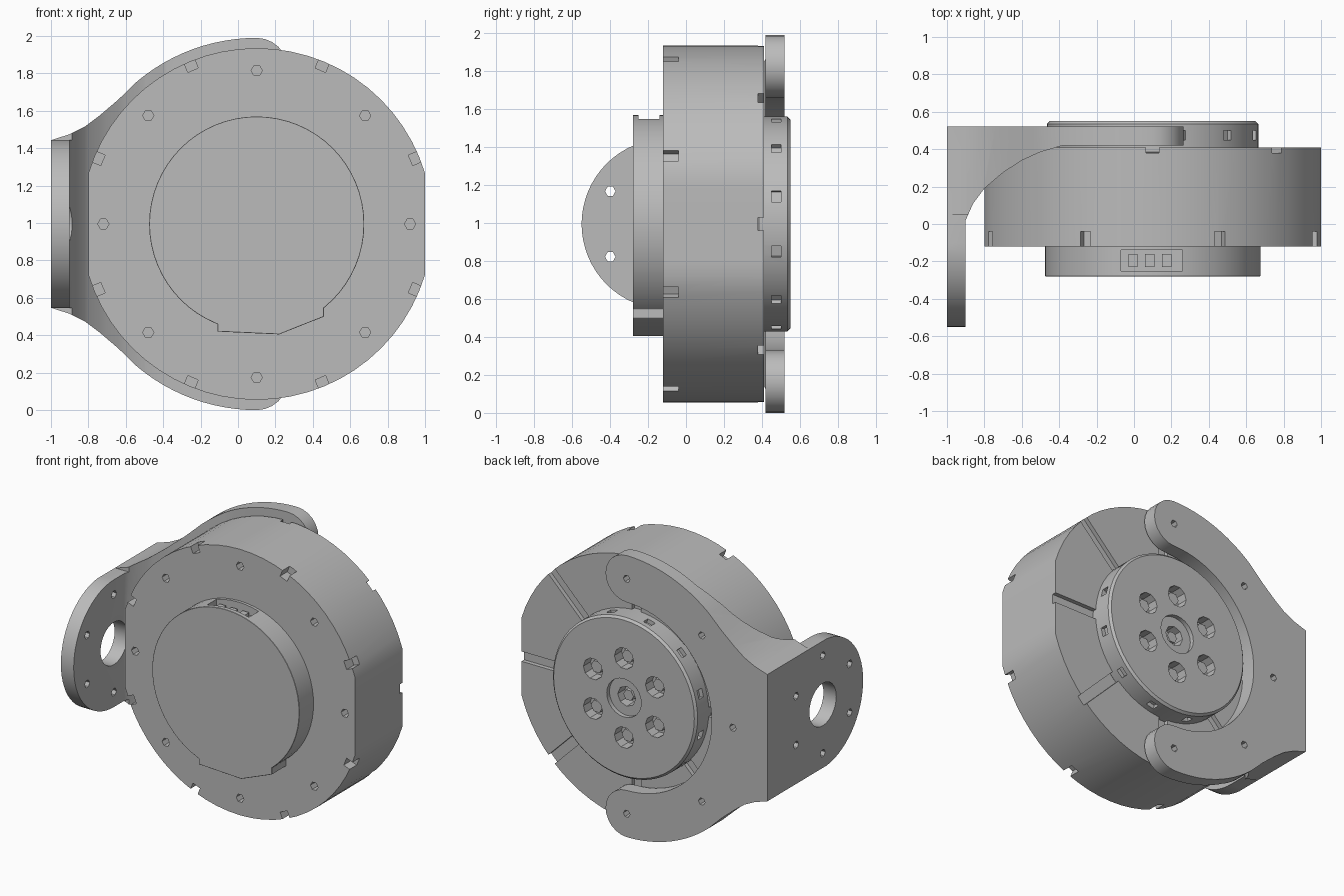
import bpy, bmesh
from math import sin, cos, radians, pi

if "Cube" in bpy.data.objects:
    bpy.data.objects.remove(bpy.data.objects["Cube"])

CX, CZ = 0.1, 0.995          # shared axle of all round parts
grey = bpy.data.materials.new("machined_grey")
grey.use_nodes = True
COLOR = (0.5, 0.5, 0.5, 1)
grey.diffuse_color = COLOR
grey.node_tree.nodes["Principled BSDF"].inputs["Base Color"].default_value = COLOR
finished = []


def arc(r, start, end, n, cu=CX, cv=CZ):
    """Points on an arc, angles in degrees."""
    return [(cu + r * cos(radians(start + (end - start) * i / n)),
             cv + r * sin(radians(start + (end - start) * i / n))) for i in range(n + 1)]


def disc(r, n=64, cu=CX, cv=CZ):
    return arc(r, 0, 360, n, cu, cv)[:-1]


def polar(r, deg, cu=CX, cv=CZ):
    return cu + r * cos(radians(deg)), cv + r * sin(radians(deg))


def spoke(r0, r1, width, deg):
    """Rectangle lying along a radius."""
    c, s, h = cos(radians(deg)), sin(radians(deg)), width / 2
    return [(CX + r * c - w * s, CZ + r * s + w * c)
            for r, w in ((r0, -h), (r1, -h), (r1, h), (r0, h))]


def box(u0, u1, v0, v1):
    return [(u0, v0), (u1, v0), (u1, v1), (u0, v1)]


def solid(name, prisms):
    """One mesh from prisms: (axis, outline, start, end)."""
    bm = bmesh.new()
    place = {"x": lambda u, v, t: (t, u, v),
             "y": lambda u, v, t: (u, t, v),
             "z": lambda u, v, t: (u, v, t)}
    for axis, outline, a, b in prisms:
        ends = [[bm.verts.new(place[axis](u, v, t)) for u, v in outline] for t in (a, b)]
        bm.faces.new(ends[0])
        bm.faces.new(ends[1])
        n = len(outline)
        for i in range(n):
            j = (i + 1) % n
            bm.faces.new((ends[0][i], ends[0][j], ends[1][j], ends[1][i]))
    bmesh.ops.recalc_face_normals(bm, faces=bm.faces)
    me = bpy.data.meshes.new(name)
    bm.to_mesh(me)
    bm.free()
    me.materials.append(grey)
    ob = bpy.data.objects.new(name, me)
    bpy.context.collection.objects.link(ob)
    return ob


def apply(ob, mod):
    bpy.context.view_layer.objects.active = ob
    bpy.ops.object.modifier_apply(modifier=mod.name)


def bevel(ob, width):
    mod = ob.modifiers.new("edge", "BEVEL")
    mod.width, mod.segments, mod.limit_method = width, 1, "ANGLE"
    mod.angle_limit = radians(50)
    apply(ob, mod)


def combine(ob, operation, prisms):
    cutter = solid("cutter", prisms)
    cutter.hide_render = True
    mod = ob.modifiers.new("cut", "BOOLEAN")
    mod.operation, mod.solver, mod.object = operation, "EXACT", cutter
    apply(ob, mod)
    bpy.data.objects.remove(cutter)


# Main drum: round body with flattened sides, rear grooves, front holes, rim notches
rim = [(min(max(u, CX - 0.9), CX + 0.9), v) for u, v in disc(0.94)]
drum = solid("drum", [("y", rim, -0.12, 0.41)])
cuts = []
for k in range(8):
    cuts.append(("y", spoke(0.5, 1.1, 0.07, 45 * k), 0.38, 0.5))
    cuts.append(("y", disc(0.03, 6, *polar(0.82, 45 * k)), -0.2, -0.05))
    cuts.append(("y", spoke(0.89, 1.1, 0.06, 45 * k + 22.5), -0.2, -0.04))
combine(drum, "DIFFERENCE", cuts)
finished.append(drum)

# Front cover: flat top and bottom, with a connector lug at the lower corner
cover_outline = [(u, min(max(v, CZ - 0.56), CZ + 0.575)) for u, v in disc(0.575)]
cover = solid("front_cover", [("y", cover_outline, -0.28, -0.11)])
lug = [(-0.11, 0.5), (-0.11, 0.42), (0.22, 0.405), (0.46, 0.5), (0.46, 0.6), (0.2, 0.7)]
combine(cover, "UNION", [("y", lug, -0.28, -0.11)])
bevel(cover, 0.012)
combine(cover, "DIFFERENCE", [("y", box(-0.07, 0.26, 1.5, 1.7), -0.25, -0.14),
                              ("y", box(-0.07, 0.2, 0.3, 0.48), -0.25, -0.14)])
finished.append(cover)

# Connector pins in the top and bottom openings
pins = [("y", box(x, x + 0.05, z, z + 0.05), -0.23, -0.16)
        for x in (-0.03, 0.06, 0.15) for z in (0.45, 1.48)]
finished.append(solid("connector_pins", pins))

# Rear output flange: bolt recesses, centre bore, rim notches
flange = solid("output_flange", [("y", disc(0.565), 0.37, 0.55)])
bevel(flange, 0.015)
bolts = [polar(0.28, 30 + 60 * k) for k in range(6)]
cuts = [("y", disc(0.075, 10, *p), 0.47, 0.6) for p in bolts]
cuts.append(("y", disc(0.135, 24), 0.52, 0.6))
cuts += [("y", spoke(0.535, 0.7, 0.06, 30 * k + 15), 0.45, 0.5) for k in range(12)]
combine(flange, "DIFFERENCE", cuts)
combine(flange, "DIFFERENCE", [("y", disc(0.07, 8), 0.44, 0.6)])
finished.append(flange)
heads = [("y", disc(0.045, 6, *p), 0.46, 0.51) for p in bolts]
finished.append(solid("bolt_heads", heads + [("y", disc(0.04, 6), 0.43, 0.5)]))

# Bracket: bent plate with a fillet, trimmed to a forked outline and a rounded ear
fold = [(-1, 0.52), (0.4, 0.52), (0.4, 0.42), (-0.38, 0.42), (-0.5, 0.385), (-0.6, 0.34),
        (-0.7, 0.275), (-0.8, 0.19), (-0.86, 0.11), (-0.9, 0.02), (-0.9, -0.6), (-1, -0.6)]
bracket = solid("bracket", [("z", fold, -0.1, 2.1)])
ARM, HALF = 0.83, 0.165
upper = arc(ARM - HALF, 180, 90, 20)[:-1]
upper += arc(HALF, -90, 90, 12, CX, CZ + ARM)[:-1]
upper += arc(ARM + HALF, 90, 130, 12)
upper += [(-0.64, 1.66), (-0.74, 1.575), (-0.82, 1.515), (-0.9, 1.475), (-1.01, 1.44)]
lower = [(u, 2 * CZ - v) for u, v in reversed(upper[1:])]
combine(bracket, "INTERSECT", [("y", upper + lower, -0.7, 0.7)])
EAR = -0.1
ear = [(0.7, -0.2), (0.7, 2.2), (0.05, 2.2), (0.05, CZ + 0.45)]
ear += arc(0.45, 90, 270, 32, EAR, CZ)
ear += [(0.05, CZ - 0.45), (0.05, -0.2)]
combine(bracket, "INTERSECT", [("x", ear, -1.2, 0.6)])
cuts = [("x", disc(0.15, 32, EAR, CZ), -1.1, -0.85)]
cuts += [("x", disc(0.028, 6, *polar(0.345, 30 + 60 * k, EAR, CZ)), -1.1, -0.85)
         for k in range(6)]
cuts += [("y", disc(0.026, 6, *polar(ARM, a)), 0.415, 0.6) for a in range(90, 271, 45)]
combine(bracket, "DIFFERENCE", cuts)
finished.append(bracket)

# Smooth the round walls, keep the corners crisp
bpy.ops.object.select_all(action="DESELECT")
for ob in finished:
    ob.select_set(True)
bpy.context.view_layer.objects.active = drum
bpy.ops.object.shade_smooth_by_angle(angle=radians(25))
